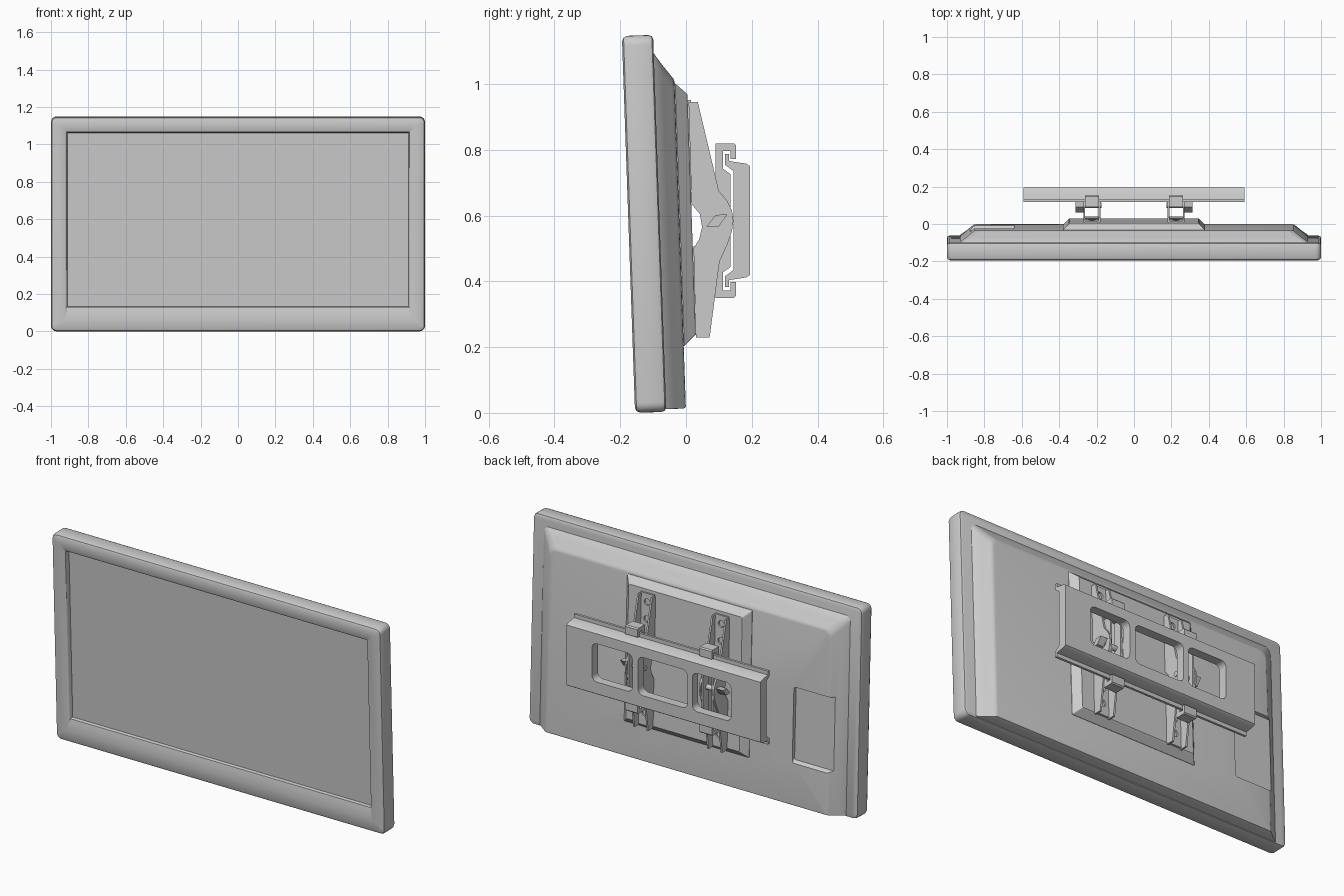
import bpy, bmesh, math
from mathutils import Matrix, Vector

if "Cube" in bpy.data.objects:
    bpy.data.objects.remove(bpy.data.objects["Cube"])

TILT = math.radians(2)
FRONT = -0.155
PIVOT = Vector((0, FRONT, 0))
TILT_M = Matrix.Translation(PIVOT) @ Matrix.Rotation(TILT, 4, 'X') @ Matrix.Translation(-PIVOT)

grey = bpy.data.materials.new("plain_grey")
grey.diffuse_color = (0.6, 0.6, 0.6, 1)
grey.use_nodes = True
grey.node_tree.nodes["Principled BSDF"].inputs["Base Color"].default_value = grey.diffuse_color


def finish(name, bm, tilt=False):
    bmesh.ops.recalc_face_normals(bm, faces=bm.faces)
    if tilt:
        bm.transform(TILT_M)
    me = bpy.data.meshes.new(name)
    bm.to_mesh(me)
    bm.free()
    me.materials.append(grey)
    ob = bpy.data.objects.new(name, me)
    bpy.context.collection.objects.link(ob)
    return ob


def smooth(ob, angle=32):
    bpy.ops.object.select_all(action='DESELECT')
    ob.select_set(True)
    bpy.context.view_layer.objects.active = ob
    bpy.ops.object.shade_smooth_by_angle(angle=math.radians(angle))


def loft(name, rings, tilt=False, seg=5):
    """Skin rounded rectangles (y, x0, x1, z0, z1, bottom radius, top radius)."""
    bm = bmesh.new()
    loops = []
    for y, x0, x1, z0, z1, rb, rt in rings:
        corners = [(x1 - rt, z1 - rt, rt, 0), (x0 + rt, z1 - rt, rt, 90),
                   (x0 + rb, z0 + rb, rb, 180), (x1 - rb, z0 + rb, rb, 270)]
        loop = []
        for cx, cz, r, a0 in corners:
            for i in range(seg + 1):
                a = math.radians(a0 + 90 * i / seg)
                loop.append(bm.verts.new((cx + r * math.cos(a), y, cz + r * math.sin(a))))
        loops.append(loop)
    n = len(loops[0])
    for a, b in zip(loops, loops[1:]):
        for i in range(n):
            bm.faces.new((a[i], a[(i + 1) % n], b[(i + 1) % n], b[i]))
    bm.faces.new(loops[0])
    bm.faces.new(loops[-1])
    return finish(name, bm, tilt)


def extrude(name, profile, x0, x1, tilt=False):
    """Extrude a (y, z) profile along x."""
    bm = bmesh.new()
    a = [bm.verts.new((x0, y, z)) for y, z in profile]
    b = [bm.verts.new((x1, y, z)) for y, z in profile]
    n = len(a)
    for i in range(n):
        bm.faces.new((a[i], a[(i + 1) % n], b[(i + 1) % n], b[i]))
    bm.faces.new(a)
    bm.faces.new(b)
    return finish(name, bm, tilt)


def cylinder(name, r, depth, loc, axis, tilt=False):
    bm = bmesh.new()
    bmesh.ops.create_cone(bm, cap_ends=True, segments=20, radius1=r, radius2=r, depth=depth)
    bm.transform(Matrix.Translation(loc) @ Matrix.Rotation(math.pi / 2, 4, axis))
    return finish(name, bm, tilt)


def cut(ob, cutters):
    bpy.context.view_layer.objects.active = ob
    for c in cutters:
        m = ob.modifiers.new("cut", 'BOOLEAN')
        m.operation, m.solver, m.object = 'DIFFERENCE', 'EXACT', c
        bpy.ops.object.modifier_apply(modifier=m.name)
        bpy.data.objects.remove(c)


def mirrored(half, mid=0.585):
    return half + [(y, 2 * mid - z) for y, z in reversed(half)]


def rect(y, inset, r):
    return (y, -1 + inset, 1 - inset, inset, 1.147 - inset, r, r)


# Screen housing: rounded rim, bezel sloping in at the bottom, recessed screen
housing = loft("screen_housing", [
    rect(-0.06, 0.014, 0.02), rect(-0.064, 0.004, 0.026), rect(-0.074, 0, 0.03),
    rect(-0.138, 0, 0.03), rect(-0.150, 0.005, 0.026), rect(FRONT, 0.016, 0.02),
    (FRONT, -0.925, 0.925, 0.07, 1.075, 0.004, 0.004),
    (-0.151, -0.918, 0.918, 0.105, 1.068, 0.003, 0.003),
    (-0.145, -0.915, 0.915, 0.13, 1.065, 0.002, 0.002),
    (-0.128, -0.912, 0.912, 0.133, 1.062, 0.002, 0.002)], tilt=True)
smooth(housing)

# Rear shell with a coved slope and a connector recess
shell = loft("rear_shell", [
    (-0.066, -0.935, 0.935, 0.008, 1.093, 0.002, 0.03),
    (-0.058, -0.930, 0.930, 0.008, 1.088, 0.002, 0.03),
    (-0.035, -0.897, 0.897, 0.008, 1.054, 0.002, 0.035),
    (-0.008, -0.863, 0.863, 0.008, 1.018, 0.002, 0.04),
    (-0.002, -0.855, 0.855, 0.010, 1.010, 0.002, 0.04),
    (0.0, -0.845, 0.845, 0.015, 1.002, 0.002, 0.04)], tilt=True)
cut(shell, [loft("recess_cutter", [(-0.02, -1.0, -0.64, 0.25, 0.65, 0.012, 0.012),
                                   (0.03, -1.0, -0.64, 0.22, 0.65, 0.012, 0.012)], tilt=True)])
smooth(shell)

# Raised mounting pad
loft("mounting_pad", [(-0.005, -0.38, 0.38, 0.198, 0.997, 0.004, 0.004),
                      (0.002, -0.38, 0.38, 0.198, 0.997, 0.004, 0.004),
                      (0.034, -0.35, 0.35, 0.228, 0.967, 0.004, 0.004),
                      (0.038, -0.345, 0.345, 0.233, 0.962, 0.004, 0.004)], tilt=True, seg=2)

# Wall rail with lips at both edges and three windows
rail_half = [(0.145, 0.735), (0.118, 0.755), (0.118, 0.787), (0.131, 0.787),
             (0.131, 0.766), (0.183, 0.758), (0.195, 0.75)]
rail = extrude("wall_rail", mirrored(rail_half), -0.59, 0.59)
cut(rail, [loft("window_cutter", [(y, x0, x1, 0.485, 0.695, 0.03, 0.03) for y in (0.1, 0.25)])
           for x0, x1 in ((-0.41, -0.175), (-0.145, 0.155), (0.19, 0.435))])
smooth(rail)

# Side profiles of the tilt arms and the hook brackets
arm = [(0.008, 0.945), (0.036, 0.945), (0.100, 0.675), (0.125, 0.645), (0.140, 0.615),
       (0.144, 0.585), (0.140, 0.555), (0.125, 0.510), (0.102, 0.460), (0.072, 0.23),
       (0.030, 0.23), (0.023, 0.50), (0.040, 0.528), (0.049, 0.565), (0.042, 0.605),
       (0.017, 0.635)]
bracket_half = [(0.113, 0.725), (0.113, 0.797), (0.136, 0.797), (0.136, 0.772),
                (0.152, 0.772), (0.152, 0.814), (0.146, 0.82), (0.09, 0.82)]
side_strip = [(0.09, 0.38), (0.09, 0.79), (0.113, 0.79), (0.113, 0.742),
              (0.136, 0.726), (0.136, 0.444), (0.113, 0.428), (0.113, 0.38)]
lever = [(0.062, 0.567), (0.09, 0.602), (0.126, 0.604), (0.1, 0.567)]

for s, side in ((-1, "left"), (1, "right")):
    c = s * 0.225
    # Channel flanges and bracket side strips
    for dx in (-0.041, 0.041):
        extrude(f"{side}_arm_flange", arm, c + dx - 0.005, c + dx + 0.005)
        dx *= 0.75
        extrude(f"{side}_bracket_strip", side_strip, c + dx - 0.005, c + dx + 0.005)
    # Drilled channel bases above and below the notch
    for z0, z1 in ((0.635, 0.945), (0.23, 0.50)):
        base = extrude(f"{side}_arm_base", [(0.037, z0), (0.048, z0), (0.048, z1), (0.037, z1)],
                       c - 0.04, c + 0.04, tilt=True)
        cut(base, [cylinder("hole_cutter", 0.018, 0.05, (c, 0.043, z0 + (z1 - z0) * f), 'X', True)
                   for f in (0.25, 0.55, 0.85)])
    # Hooks over the rail lips at top and bottom
    extrude(f"{side}_top_hook", bracket_half + [(0.09, 0.725)], c - 0.038, c + 0.038)
    extrude(f"{side}_bottom_hook", [(y, 1.17 - z) for y, z in bracket_half + [(0.09, 0.725)]],
            c - 0.038, c + 0.038)
    # Pivot axle and locking lever
    smooth(cylinder(f"{side}_pivot_axle", 0.014, 0.1, (c, 0.1, 0.585), 'Y'))
    extrude(f"{side}_locking_lever", lever, s * 0.27, s * 0.312)
